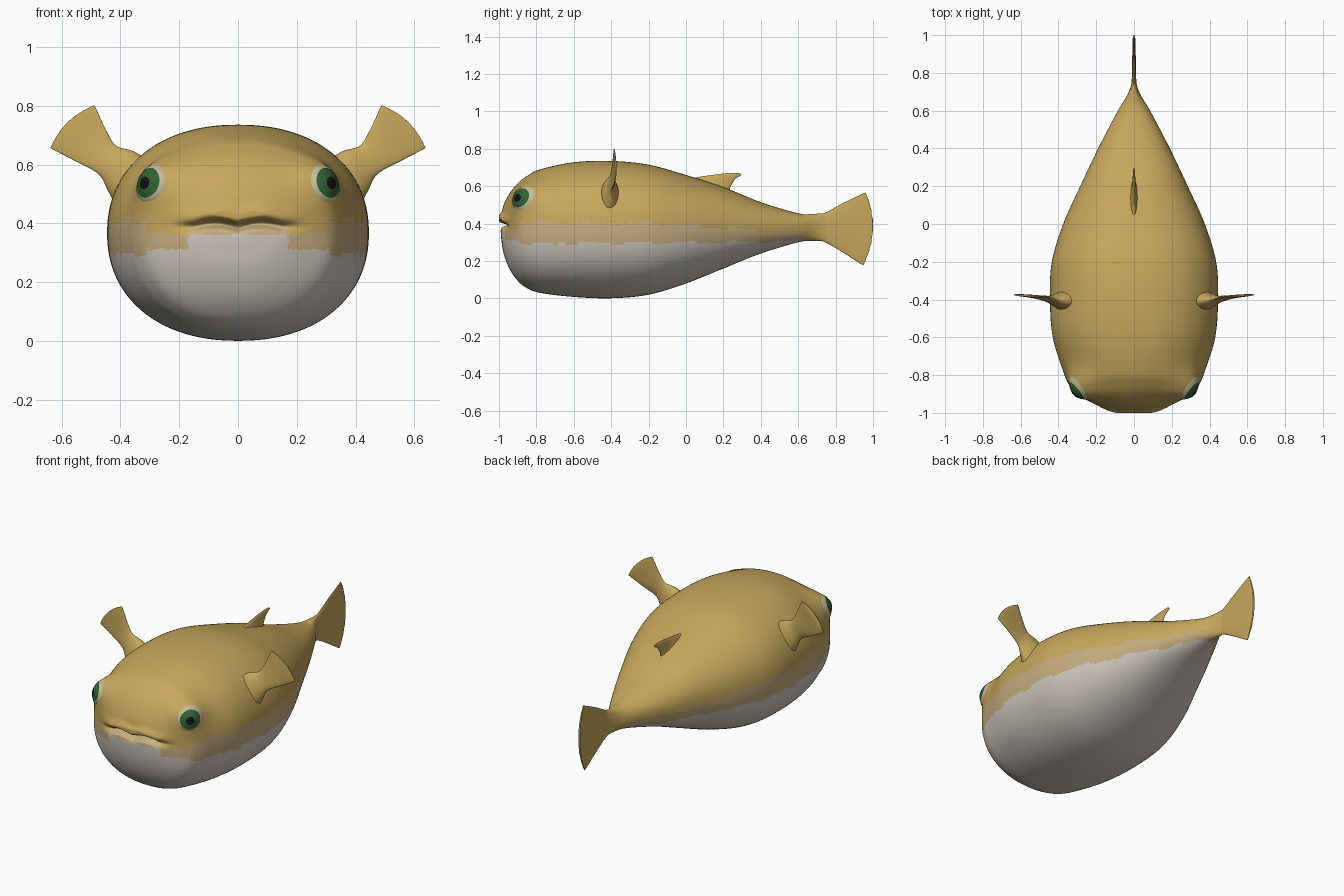
import bpy, bmesh, math
from mathutils import Vector
from mathutils.bvhtree import BVHTree

if "Cube" in bpy.data.objects:
    bpy.data.objects.remove(bpy.data.objects["Cube"])


def mat(name, r, g, b):
    m = bpy.data.materials.new(name)
    m.diffuse_color = (r, g, b, 1)
    m.use_nodes = True
    m.node_tree.nodes["Principled BSDF"].inputs["Base Color"].default_value = m.diffuse_color
    return m


YELLOW = mat("yellow skin", .57, .385, .108)
TAN = mat("tan band", .57, .42, .215)
WHITE = mat("pale belly", .63, .58, .52)
GREEN = mat("green iris", .03, .12, .035)
BLACK = mat("black pupil", .006, .006, .006)
RIM = mat("eye rim", .58, .50, .33)


def spline(keys, sub):
    """Catmull-Rom through tuples of numbers."""
    out = []
    for i in range(len(keys) - 1):
        p0, p1 = keys[max(i - 1, 0)], keys[i]
        p2, p3 = keys[i + 1], keys[min(i + 2, len(keys) - 1)]
        for j in range(sub):
            t = j / sub
            out.append([.5 * (2 * b + (c - a) * t + (2 * a - 5 * b + 4 * c - d) * t * t
                              + (3 * b - a - 3 * c + d) * t ** 3)
                        for a, b, c, d in zip(p0, p1, p2, p3)])
    out.append(list(keys[-1]))
    return out


def loft(bm, rings):
    """Skin closed rings, capping both ends with strips of quads."""
    vs = [[bm.verts.new(p) for p in r] for r in rings]
    n = len(vs[0])
    for a, b in zip(vs, vs[1:]):
        for k in range(n):
            bm.faces.new((a[k], a[(k + 1) % n], b[(k + 1) % n], b[k]))
    for r in (vs[0], vs[-1]):
        for k in range(n // 2):
            q = [r[k], r[k + 1], r[n - k - 1], r[(n - k) % n]]
            q = list(dict.fromkeys(q))
            if len(q) > 2:
                bm.faces.new(q)


def finish(bm, name, mats, recalc=True):
    if recalc:
        bmesh.ops.remove_doubles(bm, verts=bm.verts, dist=2e-5)
        bmesh.ops.recalc_face_normals(bm, faces=bm.faces)
    for f in bm.faces:
        f.smooth = True
    me = bpy.data.meshes.new(name)
    bm.to_mesh(me)
    for m in mats:
        me.materials.append(m)
    ob = bpy.data.objects.new(name, me)
    bpy.context.collection.objects.link(ob)
    return ob


# Body stations: y, half width, bottom z, top z
body_keys = [
    (-.992, 0, .385, .385), (-.988, .08, .32, .44), (-.975, .15, .24, .50),
    (-.945, .225, .16, .56), (-.90, .305, .095, .615), (-.85, .345, .055, .655),
    (-.78, .375, .03, .69), (-.6, .43, .008, .728), (-.4, .445, .001, .735),
    (-.2, .435, .02, .715), (0, .375, .08, .66), (.2, .285, .16, .595),
    (.4, .19, .24, .515), (.6, .085, .30, .455), (.68, .037, .308, .452),
    (.74, .014, .305, .455), (.80, .007, .30, .45)]


def gauss(v):
    return math.exp(-v * v)


def sculpt(p):
    """Add the mouth groove, the upper lip and the eye bulges."""
    x, y, z = p
    if y < -.8:
        ax = abs(x)
        fall = math.exp(-(ax / .175) ** 4)
        zc = .388 + .012 * math.sin(math.pi * min(ax / .15, 1))
        p.y += fall * (.045 * gauss((z - zc) / .014) - .018 * gauss((z - zc - .035) / .022))
    if y < -.5:
        s = 1 if x > 0 else -1
        d = (Vector((abs(x), y, z)) - Vector((.265, -.86, .56))).length
        p += .058 * gauss(d / .095) * Vector((.75 * s, -.5, .2))
    p.y = max(p.y, -1)
    return p


SEG = 160
rings = []
for y, w, zb, zt in spline(body_keys, 9):
    ring = []
    for k in range(SEG):
        a = 2 * math.pi * k / SEG
        c, s = math.cos(a), math.sin(a)
        e = 2 / 2.2
        px = w * math.copysign(abs(c) ** e, c)
        pz = (zb + zt) / 2 + (zt - zb) / 2 * math.copysign(abs(s) ** e, s)
        ring.append(sculpt(Vector((px, y, pz))))
    rings.append(ring)
bm = bmesh.new()
loft(bm, rings)
bmesh.ops.remove_doubles(bm, verts=bm.verts, dist=2e-5)
bmesh.ops.recalc_face_normals(bm, faces=bm.faces)

# Wavy colour bands by height
for f in bm.faces:
    x, y, z = f.calc_center_median()
    t = min(max((y + .2) / .8, 0), 1)
    wave = .008 * math.sin(24 * y + 1) + .005 * math.sin(55 * y)
    hi, lo = .408 - .06 * t + wave, .295 + .012 * t + wave * .7
    if y < -.85:
        if abs(x) < .17:
            hi, lo = .398, .362
        elif abs(x) < .31:
            hi, lo = .365, .312
    f.material_index = 0 if z > hi or y > .66 else 1 if z > lo else 2
skin = BVHTree.FromBMesh(bm)
finish(bm, "body", [YELLOW, TAN, WHITE])

# Eyes: thin discs laid onto the eye bulges
for side, label in ((1, "right"), (-1, "left")):
    bm = bmesh.new()
    d = Vector((.6 * side, -.8, 0)).normalized()
    u, v = Vector((0, 0, 1)).cross(d), Vector((0, 0, 1))
    c = Vector((.31 * side, -.89, .538))
    radii = [.001, .01, .021, .03, .04, .051, .06, .068]
    rows = []
    for r in radii:
        row = []
        for k in range(40):
            a = 2 * math.pi * k / 40
            o = c + d * .4 + r * (u * math.cos(a) * 1.08 + v * math.sin(a))
            hit = skin.ray_cast(o, -d)[0] or o - d * .4
            lift = .008 * (1 - (r / .07) ** 2) + (-.004 if r > .065 else .002)
            row.append(bm.verts.new(hit + d * lift))
        rows.append(row)
    bm.faces.new(rows[0]).material_index = 2
    for i, (a, b) in enumerate(zip(rows, rows[1:])):
        for k in range(40):
            f = bm.faces.new((a[k], b[k], b[(k + 1) % 40], a[(k + 1) % 40]))
            f.material_index = 2 if i < 2 else 1 if i < 5 else 0
    finish(bm, label + "_eye", [RIM, GREEN, BLACK])


def fin(name, keys, thick_axis, out, ripple=0):
    """Fin lofted from stations: edge A xyz, edge B xyz, half thickness, bulge."""
    rings, n = [], 48
    for st in spline(keys, 8):
        A, B, t, bulge = Vector(st[:3]), Vector(st[3:6]), st[6], st[7]
        ring = []
        for k in range(n):
            a = 2 * math.pi * k / n
            s = math.cos(a)
            push = bulge * (1 - s * s) * (1 + ripple * math.sin(22 * s))
            ring.append((A + B) / 2 + (A - B) / 2 * s + thick_axis * t * math.sin(a) + out * push)
        rings.append(ring)
    bm = bmesh.new()
    loft(bm, rings)
    finish(bm, name, [YELLOW])


X, Y = Vector((1, 0, 0)), Vector((0, 1, 0))

# Pectoral fins, mirrored
pectoral = [
    (.40, -.41, .43, .28, -.41, .60, .07, 0),
    (.442, -.405, .51, .355, -.405, .645, .04, 0),
    (.475, -.40, .568, .415, -.395, .665, .018, 0),
    (.55, -.385, .61, .45, -.39, .72, .010, 0),
    (.63, -.375, .652, .485, -.385, .795, .007, .008),
    (.637, -.375, .658, .492, -.385, .80, .004, .022)]
for side, label in ((1, "right"), (-1, "left")):
    keys = [(k[0] * side, k[1], k[2], k[3] * side) + k[4:] for k in pectoral]
    fin(label + "_pectoral_fin", keys, Y, Vector((.7 * side, 0, .7)))

# Tail fin
fin("tail_fin", [
    (0, .66, .32, 0, .66, .445, .02, 0),
    (0, .74, .302, 0, .74, .457, .013, 0),
    (0, .84, .245, 0, .84, .51, .010, .01),
    (0, .925, .19, 0, .93, .553, .008, .035),
    (0, .948, .178, 0, .96, .567, .005, .045)], X, Y, .05)

# Dorsal fin, swept back
fin("dorsal_fin", [
    (0, .24, .55, 0, .0, .63, .028, 0),
    (0, .235, .588, 0, .06, .648, .016, 0),
    (0, .248, .615, 0, .14, .66, .009, 0),
    (0, .265, .64, 0, .22, .67, .007, 0),
    (0, .297, .66, 0, .285, .672, .004, 0)], X, Y)
